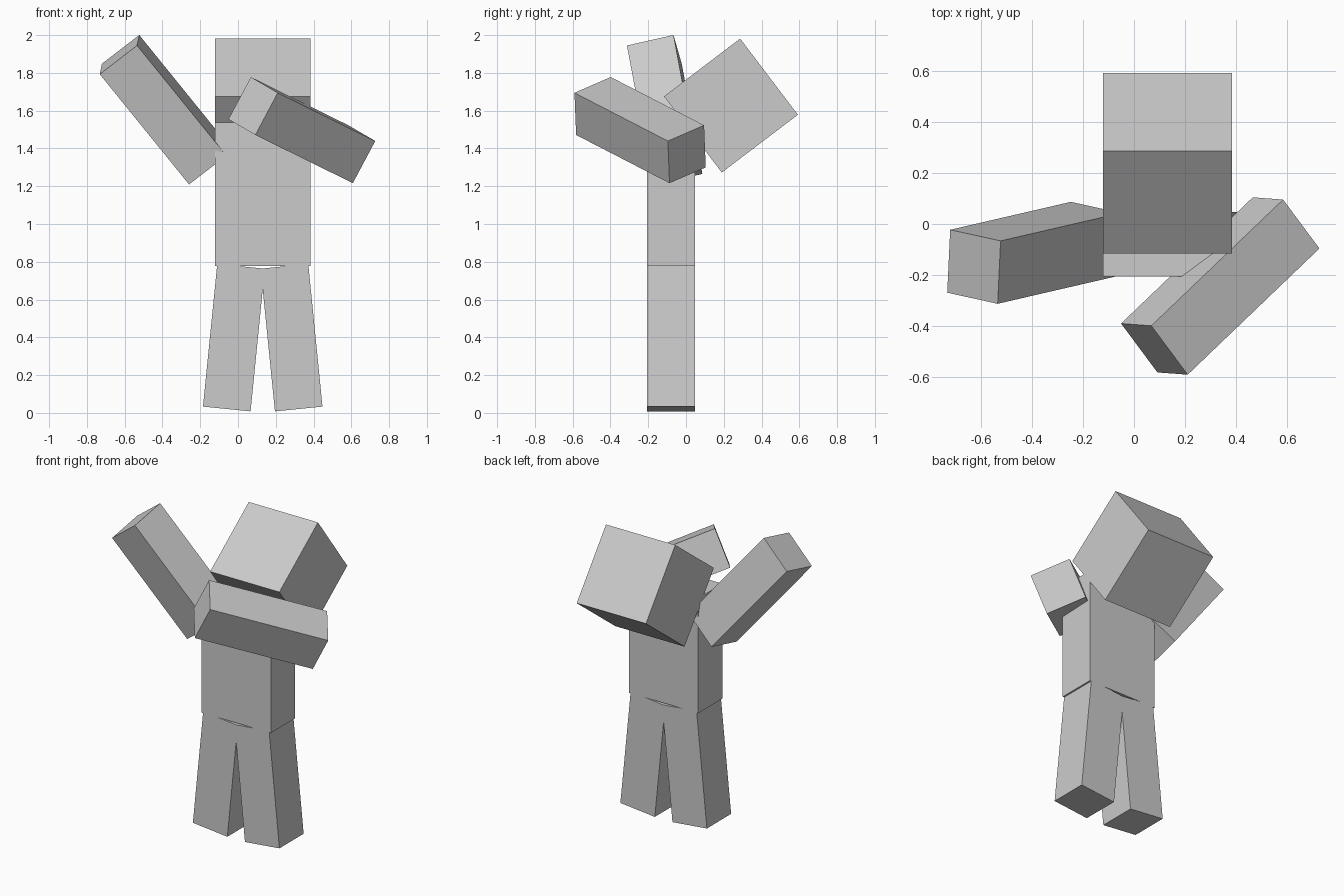
import bpy
import math
from mathutils import Matrix, Vector

cube = bpy.data.objects.get("Cube")
if cube:
    bpy.data.objects.remove(cube, do_unlink=True)

# One plain grey for the whole figure
GREY = (0.6, 0.6, 0.6, 1)
grey = bpy.data.materials.new("plain grey")
grey.use_nodes = True
grey.diffuse_color = GREY
grey.node_tree.nodes["Principled BSDF"].inputs["Base Color"].default_value = GREY

# Block proportions: limbs are half a head wide, limbs and torso 1.5 heads long
HEAD = 0.506
LIMB = HEAD / 2
LENGTH = HEAD * 1.5
MID_X, MID_Y, HIP_Z = 0.131, -0.08, 0.778


def block(name, size, centre, rotation=Matrix.Identity(3)):
    bpy.ops.mesh.primitive_cube_add(size=1)
    obj = bpy.context.object
    obj.name = name
    obj.data.materials.append(grey)
    obj.matrix_world = (Matrix.Translation(centre) @ rotation.to_4x4()
                        @ Matrix.Diagonal((*size, 1)))
    return obj


def frame(axis, side):
    """Rotation whose local z follows the limb and local x follows one side."""
    z = Vector(axis).normalized()
    x = Vector(side)
    x = (x - z * x.dot(z)).normalized()
    return Matrix((x, z.cross(x), z)).transposed()


# Torso and tipped-back head
block("torso", (HEAD, LIMB, LENGTH), (MID_X, MID_Y, HIP_Z + LENGTH / 2))
block("head", (HEAD, HEAD, HEAD), (MID_X, 0.238, 1.627),
      Matrix.Rotation(math.radians(37.2), 3, "X"))

# Legs, splayed outwards from the hips
for name, sign in (("right_leg", -1), ("left_leg", 1)):
    turn = Matrix.Rotation(math.radians(-5.7 * sign), 3, "Y")
    hip = Vector((MID_X + sign * 0.115, MID_Y, HIP_Z - 0.002))
    block(name, (LIMB, LIMB, LENGTH), hip - turn @ Vector((0, 0, LENGTH / 2)), turn)

# Right arm raised, left arm folded across the chest
block("right_arm", (LIMB, LIMB, LENGTH), (-0.391, -0.113, 1.605),
      frame((0.623, 0.144, -0.769), (0.195, -0.043, 0.15)))
block("left_arm", (LIMB, LIMB, LENGTH), (0.338, -0.243, 1.497),
      frame((0.52, 0.498, -0.257), (0.138, -0.193, -0.081)))
